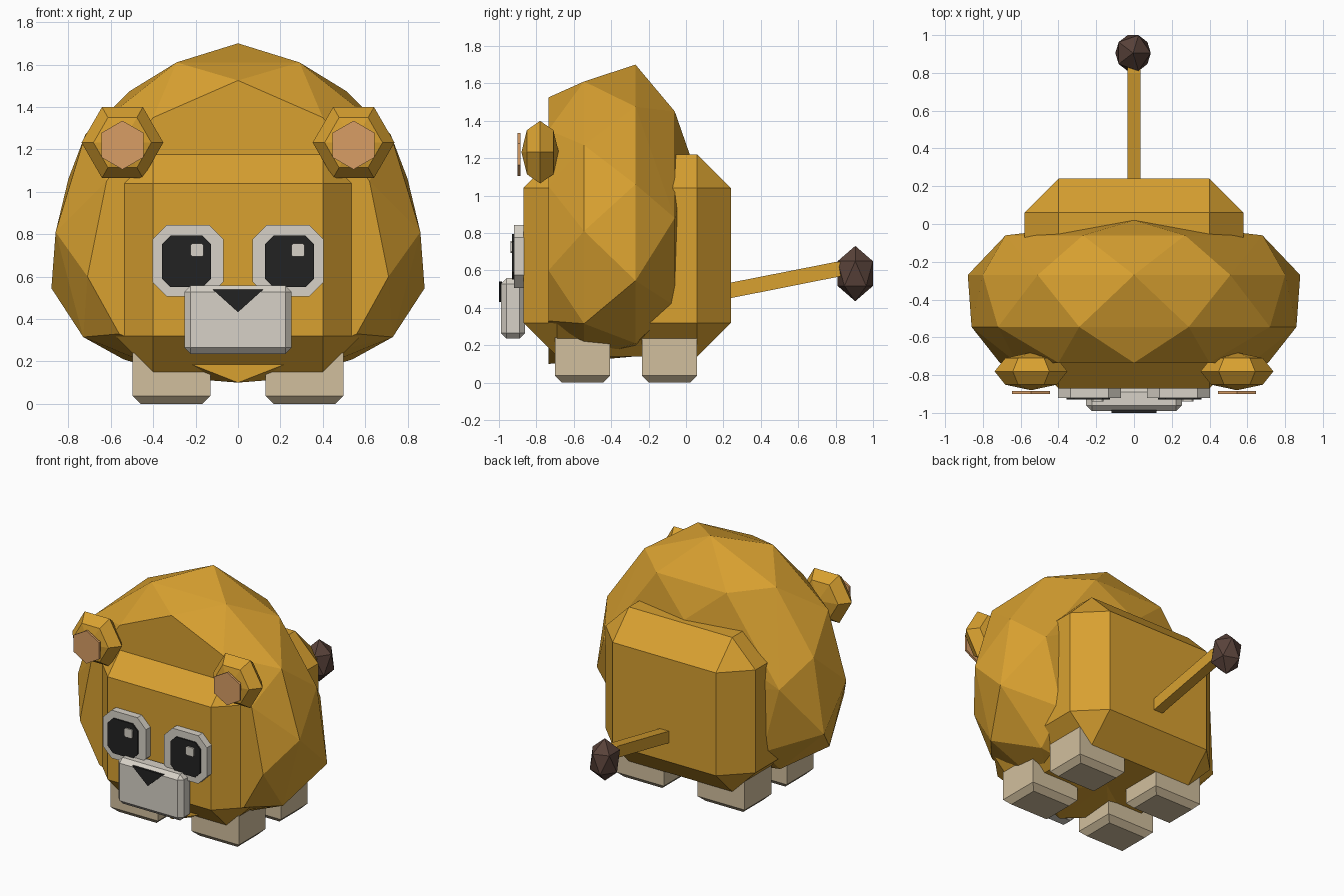
import bpy, bmesh, math
from mathutils import Matrix, Vector

if "Cube" in bpy.data.objects:
    bpy.data.objects.remove(bpy.data.objects["Cube"])


def material(name, rgb):
    m = bpy.data.materials.new(name)
    m.diffuse_color = (*rgb, 1)
    m.use_nodes = True
    m.node_tree.nodes["Principled BSDF"].inputs["Base Color"].default_value = m.diffuse_color
    return m


GOLD = material("golden fur", (0.69, 0.355, 0.03))
CREAM = material("off white", (0.68, 0.64, 0.57))
BEIGE = material("beige paw", (0.64, 0.52, 0.34))
PINK = material("inner ear tan", (0.69, 0.34, 0.13))
BROWN = material("dark brown", (0.10, 0.055, 0.042))
BLACK = material("black", (0.016, 0.016, 0.016))


def finish(bm, name, mat):
    bmesh.ops.recalc_face_normals(bm, faces=bm.faces)
    me = bpy.data.meshes.new(name)
    bm.to_mesh(me)
    bm.free()
    me.materials.append(mat)
    ob = bpy.data.objects.new(name, me)
    bpy.context.collection.objects.link(ob)
    return ob


def box(name, lo, hi, mat, bevel=0, pick=lambda e: True):
    """Box between two corners; chosen edges get a flat chamfer."""
    lo, hi = Vector(lo), Vector(hi)
    bm = bmesh.new()
    bmesh.ops.create_cube(bm, size=1, matrix=Matrix.Translation((lo + hi) / 2)
                          @ Matrix.Diagonal((*(hi - lo), 1)))
    if bevel:
        bmesh.ops.bevel(bm, geom=[e for e in bm.edges if pick(e)], offset=bevel,
                        segments=1, affect='EDGES')
    return finish(bm, name, mat)


def plate(name, pts, y0, y1, mat):
    """Polygon in x, z extruded from y0 to y1."""
    bm = bmesh.new()
    f = bm.faces.new([bm.verts.new((x, y0, z)) for x, z in pts])
    ext = bmesh.ops.extrude_face_region(bm, geom=[f])["geom"]
    for v in ext:
        if isinstance(v, bmesh.types.BMVert):
            v.co.y = y1
    if not f.is_valid or len(bm.faces) < len(pts) + 2:
        bm.faces.new([v for v in bm.verts if abs(v.co.y - y0) < 1e-6])
    return finish(bm, name, mat)


def octagon(cx, cz, w, h, c):
    """Rectangle outline with cut corners."""
    q = [(w, h - c), (w - c, h), (c - w, h), (-w, h - c),
         (-w, c - h), (c - w, -h), (w - c, -h), (w, c - h)]
    return [(cx + x, cz + z) for x, z in q]


def hull(name, pts, mat):
    bm = bmesh.new()
    for p in pts:
        bm.verts.new(p)
    bmesh.ops.convex_hull(bm, input=bm.verts)
    bmesh.ops.delete(bm, geom=[v for v in bm.verts if not v.link_faces], context='VERTS')
    bmesh.ops.dissolve_limit(bm, angle_limit=math.radians(1), verts=bm.verts, edges=bm.edges)
    return finish(bm, name, mat)


# Body: chamfered block
box("body", (-0.58, -0.87, 0.14), (0.58, 0.24, 1.22), GOLD, 0.18)

# Mane: faceted, flat-fronted ball from half outlines (x, z) at four depths
rings = {
    -0.735: [(0, 1.525), (0.40, 1.35), (0.62, 1.05), (0.71, 0.60), (0.56, 0.33), (0.23, 0.19), (0, 0.10)],
    -0.545: [(0.29, 1.61), (0.72, 1.27), (0.86, 0.81), (0.73, 0.315), (0.25, 0.12)],
    -0.27: [(0, 1.70), (0.51, 1.475), (0.80, 1.06), (0.88, 0.545), (0.54, 0.21), (0, 0.14)],
    -0.06: [(0.27, 1.45), (0.68, 0.88), (0.55, 0.41)],
    0.02: [(0, 1.22), (0, 0.80)],
}
hull("mane", [(s * x, y, z) for y, ring in rings.items() for x, z in ring
              for s in ((1, -1) if x else (1,))], GOLD)

for s, side in ((-1, "left"), (1, "right")):
    # Ear: flattened six-sided ball with a hexagonal inner disc
    bm = bmesh.new()
    bmesh.ops.create_uvsphere(bm, u_segments=6, v_segments=4, radius=1)
    bm.transform(Matrix.Translation((s * 0.545, -0.78, 1.232))
                 @ Matrix.Diagonal((0.193, 0.10, 0.193, 1))
                 @ Matrix.Rotation(math.radians(30), 4, 'Y')
                 @ Matrix.Rotation(math.radians(90), 4, 'X'))
    finish(bm, side + "_ear", GOLD)
    hexa = [(s * 0.545 + 0.115 * math.sin(k * math.pi / 3),
             1.22 + 0.115 * math.cos(k * math.pi / 3)) for k in range(6)]
    plate(side + "_inner_ear", hexa, -0.90, -0.885, PINK)

    # Eye: white plate, pupil and highlight
    plate(side + "_eye", octagon(s * 0.236, 0.675, 0.167, 0.168, 0.067), -0.92, -0.86, CREAM)
    plate(side + "_pupil", octagon(s * 0.243, 0.672, 0.115, 0.122, 0.04), -0.93, -0.92, BLACK)
    plate(side + "_eye_glint", octagon(s * 0.238 + 0.045, 0.725, 0.031, 0.031, 0.008),
          -0.939, -0.93, CREAM)

    # Legs: blocks with chamfered soles
    for y0, y1, end in ((-0.70, -0.405, "front"), (-0.235, 0.06, "back")):
        xs = sorted((s * 0.13, s * 0.497))
        box(f"{end}_{side}_leg", (xs[0], y0, 0), (xs[1], y1, 0.24), BEIGE, 0.037,
            lambda e: all(v.co.z < 0.01 for v in e.verts))

# Muzzle and nose
box("muzzle", (-0.253, -0.99, 0.235), (0.253, -0.86, 0.558), CREAM, 0.03)
plate("nose", [(-0.12, 0.54), (0.12, 0.54), (0, 0.432)], -1.0, -0.985, BLACK)

# Tail: slanted bar and faceted tuft
hull("tail", [(x, y, z) for x in (-0.035, 0.035)
              for y, z in ((0.18, 0.44), (0.18, 0.523), (0.80, 0.645), (0.86, 0.645),
                           (0.86, 0.575))], GOLD)
bm = bmesh.new()
bmesh.ops.create_icosphere(bm, subdivisions=1, radius=1)
bm.transform(Matrix.Translation((-0.005, 0.905, 0.583)) @ Matrix.Diagonal((0.105, 0.111, 0.148, 1)))
finish(bm, "tail_tuft", BROWN)
